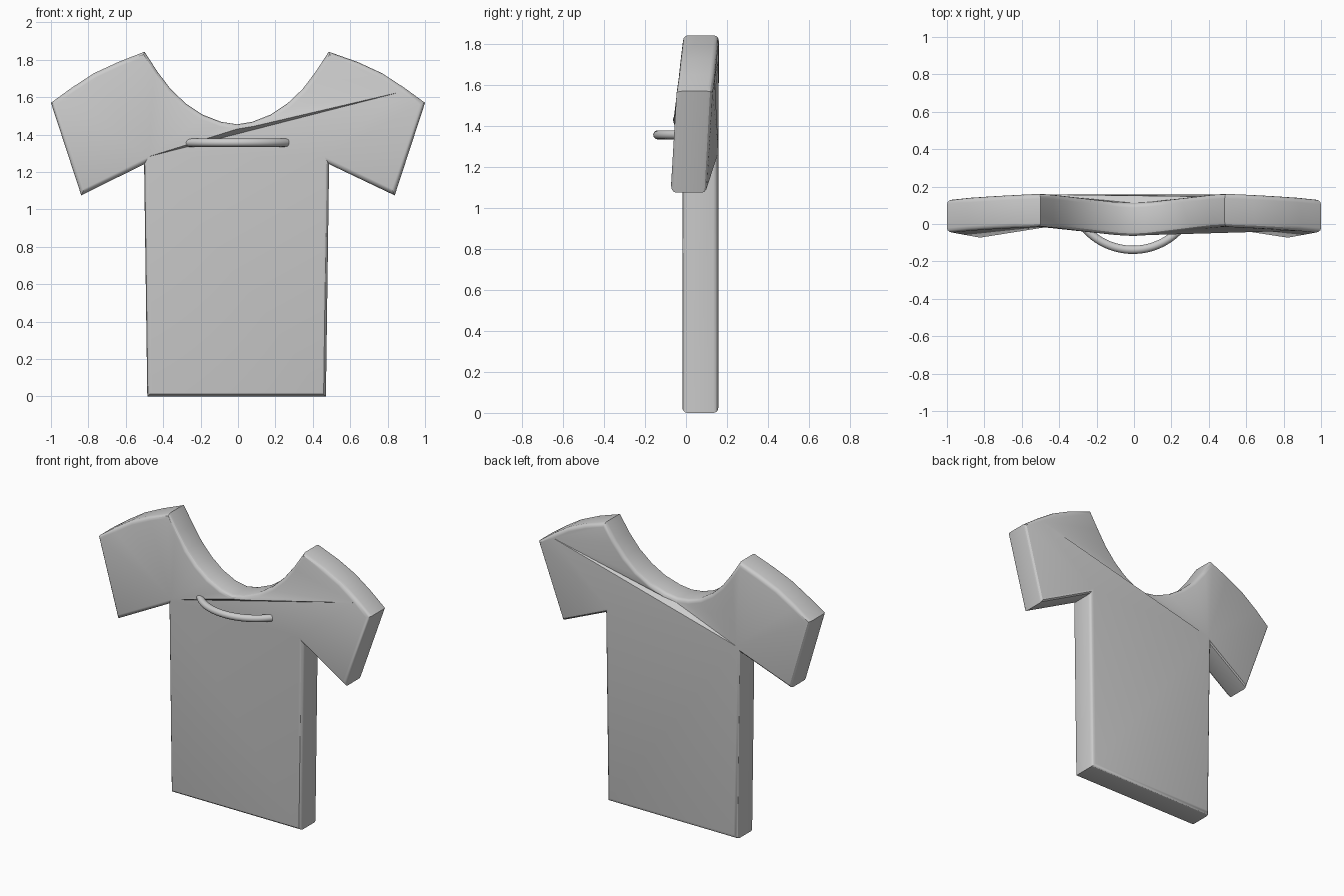
import bpy, bmesh, math
from mathutils import Vector

if "Cube" in bpy.data.objects:
    bpy.data.objects.remove(bpy.data.objects["Cube"])

# Half outline, right side, hem to neck: (x, z, centre depth y)
half = [(0.485, 0.0, 0.07), (0.502, 1.242, 0.07), (0.838, 1.075, 0.015),
        (1.0, 1.57, 0.042), (0.89, 1.65, 0.052), (0.77, 1.728, 0.06), (0.64, 1.788, 0.067),
        (0.5, 1.843, 0.073),
        (0.43, 1.735, 0.070), (0.36, 1.643, 0.062), (0.28, 1.567, 0.052),
        (0.19, 1.507, 0.041), (0.09, 1.468, 0.029)]
ARM_R, SLEEVE_TOP, NECK = 1, 4, len(half) - 1


def skew(x):
    # torso and neck sit slightly off centre
    return x - 0.015 if 0 < x < 0.6 else x


outline = [(skew(x), z, y) for x, z, y in half] + [(-0.005, 1.455, 0.024)]
outline += [(-x, z, y) for x, z, y in reversed(half)]
n = len(outline)
HALF_T, R = 0.088, 0.025


def inset(d):
    """Outline moved inwards by d with mitred corners."""
    pts = [Vector((x, z)) for x, z, _ in outline]
    out = []
    for i, p in enumerate(pts):
        a = (p - pts[i - 1]).normalized()
        b = (pts[(i + 1) % n] - p).normalized()
        na, nb = Vector((-a.y, a.x)), Vector((-b.y, b.x))
        out.append(p + (na + nb) * (d / (1 + na.dot(nb))))
    return out


def finish(bm, name, angle):
    bmesh.ops.recalc_face_normals(bm, faces=bm.faces)
    me = bpy.data.meshes.new(name)
    bm.to_mesh(me)
    bm.free()
    ob = bpy.data.objects.new(name, me)
    bpy.context.collection.objects.link(ob)
    bpy.context.view_layer.objects.active = ob
    ob.select_set(True)
    bpy.ops.object.shade_smooth_by_angle(angle=math.radians(angle))
    ob.select_set(False)
    return ob


# Shirt: rounded rim built from inset rings
bm = bmesh.new()
steps = [math.radians(a) for a in (0, 30, 60, 90)]
section = [(R * (1 - math.sin(a)), -HALF_T + R * (1 - math.cos(a))) for a in steps]
section += [(d, -y) for d, y in reversed(section)]
rings = []
for d, dy in section:
    rings.append([bm.verts.new((p.x, outline[i][2] + dy, p.y)) for i, p in enumerate(inset(d))])
for a, b in zip(rings, rings[1:]):
    for i in range(n):
        j = (i + 1) % n
        bm.faces.new((a[i], a[j], b[j], b[i]))

# Shirt front and back: triangle fans, leaving the slanted fold below the neck
arm_l, hem_l = n - 2, n - 1
fans = [(arm_l, [hem_l, 0, ARM_R, SLEEVE_TOP]),
        (ARM_R, list(range(ARM_R + 1, SLEEVE_TOP + 1))),
        (SLEEVE_TOP, list(range(SLEEVE_TOP + 1, NECK + 1))),
        (arm_l, [SLEEVE_TOP] + list(range(NECK, arm_l)))]
for ring in (rings[0], rings[-1]):
    for apex, rim in fans:
        for i, j in zip(rim, rim[1:]):
            bm.faces.new((ring[apex], ring[i], ring[j]))
finish(bm, "shirt", 30)

# Chest loop: round bar bent in an arc, ends sunk in the shirt
bm = bmesh.new()
ARC, TUBE, SIDES, CUTS = 0.343, 0.022, 16, 32
loops = []
for k in range(CUTS + 1):
    t = math.radians(-50 + 100 * k / CUTS)
    ring = []
    for s in range(SIDES):
        u = 2 * math.pi * s / SIDES
        r = ARC + TUBE * math.cos(u)
        ring.append(bm.verts.new((-0.006 + r * math.sin(t), 0.205 - r * math.cos(t),
                                  1.357 + TUBE * math.sin(u))))
    loops.append(ring)
for a, b in zip(loops, loops[1:]):
    for s in range(SIDES):
        q = (s + 1) % SIDES
        bm.faces.new((a[s], a[q], b[q], b[s]))
bm.faces.new(loops[0])
bm.faces.new(loops[-1])
finish(bm, "chest_loop", 40)
